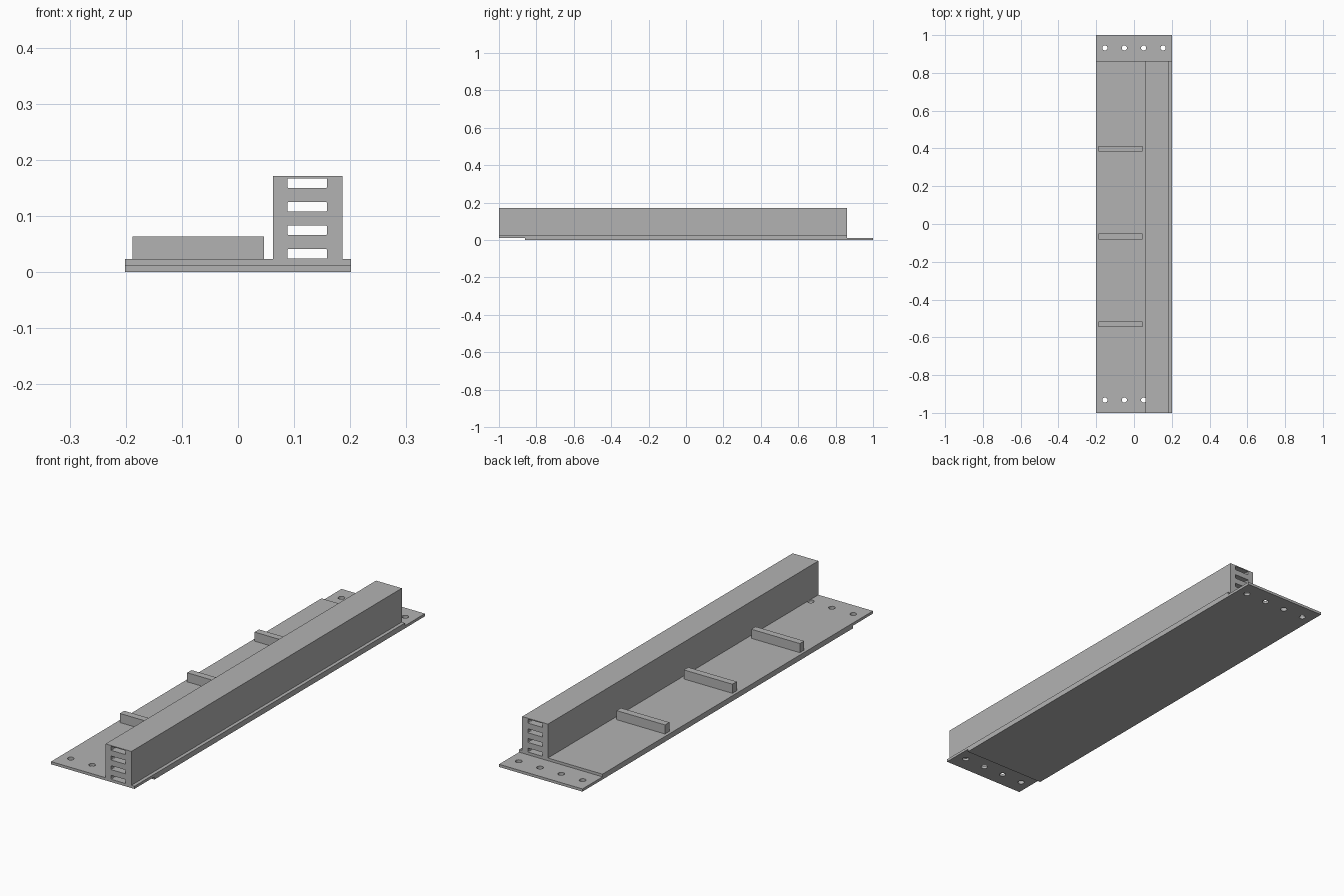
import bpy
import bmesh
from mathutils import Matrix

if "Cube" in bpy.data.objects:
    bpy.data.objects.remove(bpy.data.objects["Cube"], do_unlink=True)

# Single plain grey finish
grey = bpy.data.materials.new("plain_grey")
grey.use_nodes = True
grey.diffuse_color = (0.45, 0.45, 0.45, 1)
grey.node_tree.nodes["Principled BSDF"].inputs["Base Color"].default_value = grey.diffuse_color


def finish(name, bm):
    mesh = bpy.data.meshes.new(name)
    bm.to_mesh(mesh)
    bm.free()
    mesh.materials.append(grey)
    obj = bpy.data.objects.new(name, mesh)
    bpy.context.collection.objects.link(obj)
    return obj


def add_box(bm, x, y, z):
    """Box spanning the given (min, max) ranges; returns its vertices."""
    centre = [(a + b) / 2 for a, b in (x, y, z)]
    size = [b - a for a, b in (x, y, z)]
    matrix = Matrix.Translation(centre) @ Matrix.Diagonal((*size, 1))
    return bmesh.ops.create_cube(bm, size=1, matrix=matrix)["verts"]


def box(name, x, y, z):
    bm = bmesh.new()
    add_box(bm, x, y, z)
    return finish(name, bm)


def cut(obj, cutter):
    cutter.hide_render = True
    mod = obj.modifiers.new("cut", "BOOLEAN")
    mod.operation = "DIFFERENCE"
    mod.solver = "EXACT"
    mod.object = cutter
    bpy.context.view_layer.objects.active = obj
    bpy.ops.object.modifier_apply(modifier=mod.name)
    bpy.data.objects.remove(cutter, do_unlink=True)


END = 0.862           # where each plate stops short of the other
THICK = 0.0117        # plate thickness
DECK = 2 * THICK      # top of the stacked plates
WIDE = (-0.201, 0.201)


def plate(name, y, z, hole_y):
    """Flat plate with a row of four bolt holes through one end."""
    obj = box(name, WIDE, y, z)
    bm = bmesh.new()
    for x in (-0.154, -0.051, 0.051, 0.154):
        bmesh.ops.create_cone(bm, cap_ends=True, segments=24, radius1=0.0135,
                              radius2=0.0135, depth=0.1,
                              matrix=Matrix.Translation((x, hole_y, THICK)))
    cut(obj, finish(name + "_holes", bm))


# Two offset plates, each with its overhanging bolt flange
plate("lower_plate", (-END, 1), (0, THICK), 0.932)
plate("upper_plate", (-1, END), (THICK, DECK), -0.932)

# Long duct with four rounded slots running its full length
duct = box("slotted_duct", (0.062, 0.186), (-1, END), (DECK, 0.171))
bm = bmesh.new()
for i in range(4):
    low = DECK + 0.0003 + i * 0.042
    add_box(bm, (0.088, 0.159), (-1.1, 1), (low, low + 0.0172))
long_edges = [e for e in bm.edges if abs(e.verts[0].co.y - e.verts[1].co.y) > 1]
bmesh.ops.bevel(bm, geom=long_edges, offset=0.0025, segments=3,
                profile=0.5, affect="EDGES")
cut(duct, finish("duct_slots", bm))

# Three cross bars on the open side of the deck
for i, y in enumerate((-0.53, -0.066, 0.398)):
    box(f"cross_bar_{i + 1}", (-0.188, 0.046), (y - 0.015, y + 0.015), (DECK, 0.063))
